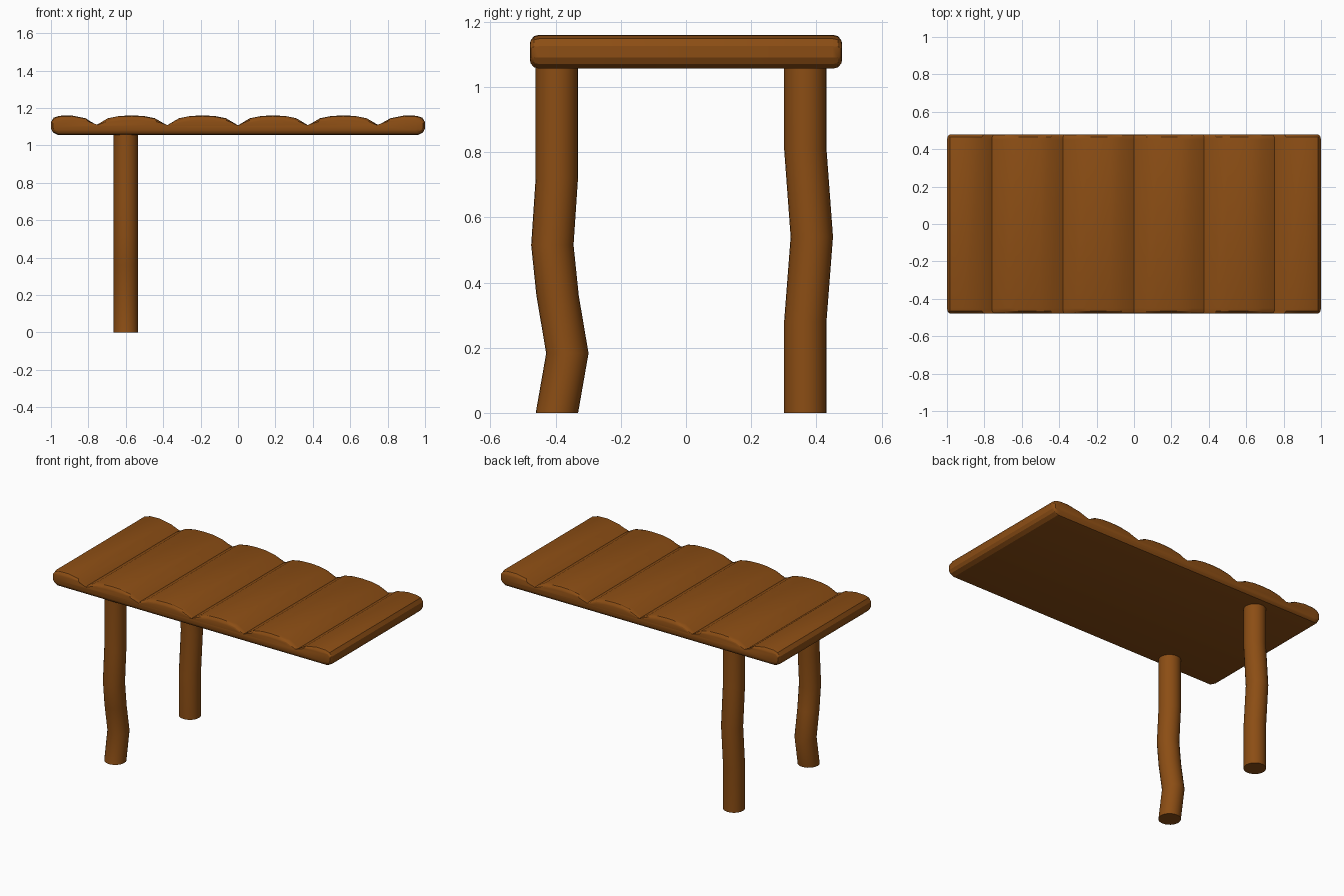
import bpy, bmesh
from math import cos, sin, tau

if "Cube" in bpy.data.objects:
    bpy.data.objects.remove(bpy.data.objects["Cube"])

wood = bpy.data.materials.new("brown_wood")
wood.diffuse_color = (0.26, 0.075, 0.007, 1)
wood.use_nodes = True
wood.node_tree.nodes["Principled BSDF"].inputs["Base Color"].default_value = wood.diffuse_color


def loft(name, rings, angle):
    """Skin a list of closed rings, cap both ends and shade by angle."""
    bm = bmesh.new()
    loops = [[bm.verts.new(p) for p in ring] for ring in rings]
    n = len(loops[0])
    for a, b in zip(loops, loops[1:]):
        for i in range(n):
            j = (i + 1) % n
            bm.faces.new((a[i], a[j], b[j], b[i]))
    bm.faces.new(loops[0])
    bm.faces.new(loops[-1][::-1])
    bmesh.ops.recalc_face_normals(bm, faces=bm.faces[:])
    mesh = bpy.data.meshes.new(name)
    bm.to_mesh(mesh)
    bm.free()
    mesh.materials.append(wood)
    obj = bpy.data.objects.new(name, mesh)
    bpy.context.collection.objects.link(obj)
    bpy.ops.object.select_all(action='DESELECT')
    obj.select_set(True)
    bpy.context.view_layer.objects.active = obj
    bpy.ops.object.shade_smooth_by_angle(angle=angle)
    return obj


# Plank deck: scalloped section with rounded outer ends
MID = 1.107
grooves = [-0.76, -0.38, 0.0, 0.375, 0.752]
end = [(0.965, 1.056), (0.99, 1.07), (1.0, 1.09), (1.0, 1.125),
       (0.985, 1.148), (0.955, 1.158), (0.89, 1.16), (0.815, 1.145)]
section = [(-x, z) for x, z in end]
for i, g in enumerate(grooves):
    section.append((g, MID))
    if i + 1 < len(grooves):
        w = grooves[i + 1] - g
        section += [(g + w * t, z) for t, z in
                    ((0.17, 1.145), (0.33, 1.157), (0.5, 1.16), (0.67, 1.157), (0.83, 1.145))]
section += end[::-1]

# Rounded front and back edges: (y, side inset, height scale)
edge = [(0.479, 0.022, 0.5), (0.476, 0.01, 0.7), (0.466, 0.003, 0.92), (0.45, 0, 1)]
stations = [(-y, s, k) for y, s, k in edge] + edge[::-1]
loft("plank_deck",
     [[(x * (1 - s), y, MID + (z - MID) * k) for x, z in section] for y, s, k in stations],
     0.45)


# Crooked legs, both on the left side
def leg(name, path):
    loft(name, [[(-0.6 + 0.065 * cos(tau * i / 24), y + 0.065 * sin(tau * i / 24), z)
                 for i in range(24)] for y, z in path], 0.6)


leg("front_leg", [(-0.396, 0), (-0.364, 0.183), (-0.394, 0.36), (-0.41, 0.515),
                  (-0.396, 0.725), (-0.396, 1.065)])
leg("back_leg", [(0.366, 0), (0.366, 0.28), (0.386, 0.54), (0.366, 0.81), (0.366, 1.065)])
